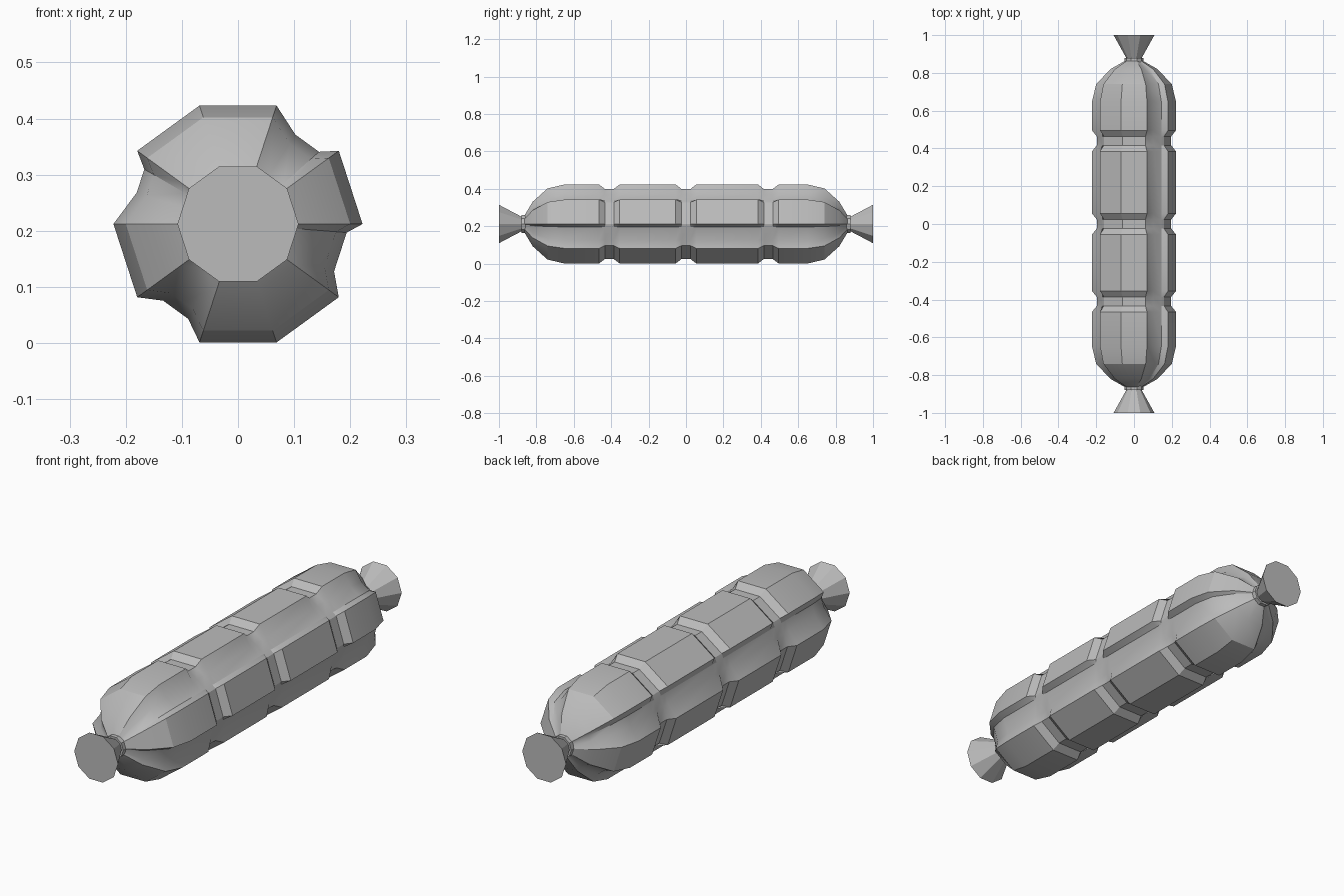
import bpy, bmesh
from math import cos, sin, radians
from mathutils import Vector

if "Cube" in bpy.data.objects:
    bpy.data.objects.remove(bpy.data.objects["Cube"])

R, ZC, SIDES = 0.222, 0.212, 10

grey = bpy.data.materials.new("plain grey")
grey.use_nodes = True
colour = (0.5, 0.5, 0.5, 1)
grey.diffuse_color = colour
grey.node_tree.nodes["Principled BSDF"].inputs["Base Color"].default_value = colour

# Side number -> where the lengthwise groove floor starts and ends across it
GROOVES = {1: (0.2, 0.58), 4: (0.2, 0.52), 6: (0.3, 0.7), 9: (0.3, 0.83)}


def corner(i):
    a = radians(36 * i)
    return Vector((cos(a), 0, sin(a)))


def grooved_ring(y, r, pinched=False):
    """Decagon with sunken sides; a pinched ring drops its corners to the groove floor."""
    pts = []
    for i in range(SIDES):
        a, b = corner(i), corner(i + 1)
        pts.append(a * (r - 0.025 if pinched else r))
        inward = (a + b).normalized() * 0.1
        for t in GROOVES.get(i, ()):
            pts.append((a.lerp(b, t) - inward) * r)
    return [p + Vector((0, y, ZC)) for p in pts]


def plain_ring(y, r):
    return [corner(i) * r + Vector((0, y, ZC)) for i in range(SIDES)]


def loft(name, rings):
    """Skin a list of rings and close both ends."""
    bm = bmesh.new()
    loops = [[bm.verts.new(p) for p in ring] for ring in rings]
    for lo, hi in zip(loops, loops[1:]):
        n = len(lo)
        for i in range(n):
            bm.faces.new((lo[i], lo[(i + 1) % n], hi[(i + 1) % n], hi[i]))
    bm.faces.new(loops[0])
    bm.faces.new(loops[-1])
    bmesh.ops.recalc_face_normals(bm, faces=bm.faces)
    mesh = bpy.data.meshes.new(name)
    bm.to_mesh(mesh)
    bm.free()
    mesh.materials.append(grey)
    obj = bpy.data.objects.new(name, mesh)
    bpy.context.collection.objects.link(obj)
    bpy.ops.object.select_all(action='DESELECT')
    obj.select_set(True)
    bpy.context.view_layer.objects.active = obj
    bpy.ops.object.shade_smooth_by_angle(angle=radians(28))
    return obj


# Body: rounded caps, straight middle, three bands pressed in around it
cap = [(0.865, 0.045), (0.82, 0.125), (0.74, 0.2), (0.65, R)]
rings = [grooved_ring(-y, r) for y, r in cap]
for centre in (-0.41, 0, 0.44):
    for dy in (-0.055, -0.024, 0.024, 0.055):
        rings.append(grooved_ring(centre + dy, R, pinched=abs(dy) < 0.04))
rings += [grooved_ring(y, r) for y, r in reversed(cap)]
loft("casing_body", rings)

# Clips and flared casing ends
for side, s in (("front", -1), ("back", 1)):
    loft(side + "_clip", [plain_ring(s * y, 0.05) for y in (0.857, 0.88)])
    loft(side + "_flared_end", [plain_ring(s * 0.865, 0.033), plain_ring(s * 1.0, 0.108)])
